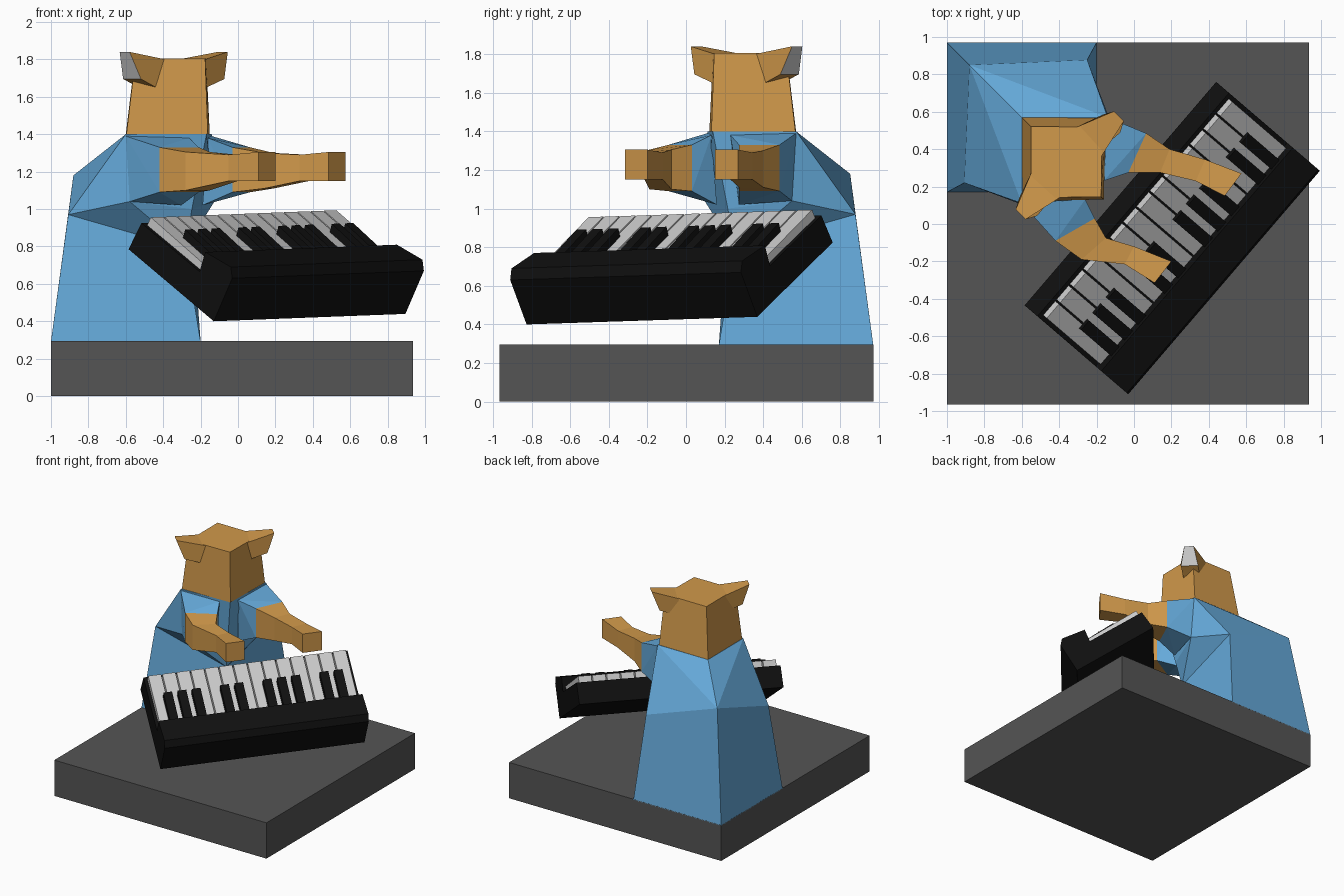
import bpy, bmesh
from mathutils import Vector

if "Cube" in bpy.data.objects:
    bpy.data.objects.remove(bpy.data.objects["Cube"])

R2 = 2 ** 0.5


def material(name, rgb):
    m = bpy.data.materials.new(name)
    m.diffuse_color = (*rgb, 1)
    m.use_nodes = True
    m.node_tree.nodes["Principled BSDF"].inputs["Base Color"].default_value = m.diffuse_color
    return m


BLUE = material("blue_cloth", (0.13, 0.40, 0.70))
ORANGE = material("orange_fur", (0.64, 0.32, 0.07))
BLACK = material("black_plastic", (0.005, 0.005, 0.005))
DARK = material("dark_grey", (0.09, 0.09, 0.09))


def finish(name, bm, mat):
    bmesh.ops.recalc_face_normals(bm, faces=bm.faces)
    me = bpy.data.meshes.new(name)
    bm.to_mesh(me)
    bm.free()
    ob = bpy.data.objects.new(name, me)
    bpy.context.collection.objects.link(ob)
    if mat:
        me.materials.append(mat)
    return ob


def loft(name, rings, mat=None, cap_end=True):
    """Join equal-sized rings of points, closing the ends."""
    bm = bmesh.new()
    vs = [[bm.verts.new(p) for p in r] for r in rings]
    n = len(vs[0])
    for a, b in zip(vs, vs[1:]):
        for i in range(n):
            j = (i + 1) % n
            bm.faces.new((a[i], a[j], b[j], b[i]))
    bm.faces.new(vs[0])
    if cap_end:
        bm.faces.new(vs[-1])
    return finish(name, bm, mat)


def hull(name, pts, mat):
    bm = bmesh.new()
    for p in pts:
        bm.verts.new(p)
    bmesh.ops.convex_hull(bm, input=bm.verts)
    bmesh.ops.dissolve_limit(bm, angle_limit=0.02, verts=bm.verts, edges=bm.edges)
    return finish(name, bm, mat)


def P(s, t, z):
    """Figure space: s forward along the diagonal, t sideways."""
    return Vector((-0.6 + (s + t) / R2, 0.57 + (t - s) / R2, z))


def K(u, v, z):
    """Keyboard space: u along the keys, v away from the player."""
    return Vector((-0.585 + 0.651 * u + 0.759 * v,
                   -0.435 + 0.759 * u - 0.651 * v, z + 0.025 * u))


# Plinth
loft("base", [[(x, y, z) for x, y in ((-1, -.965), (.935, -.965), (.935, .97), (-1, .97))]
              for z in (0, .295)], DARK)

# Robe: half described on +t, mirrored across the figure's symmetry plane
half = {"b0": (-.566, 0, .29), "b1": (0, .566, .29), "b2": (.566, 0, .29),
        "m0": (-.396, 0, 1.18), "m1": (.03, .465, .97), "w": (.45, 0, .79),
        "u": (.35, .32, 1.04), "c": (.5, 0, 1.0),
        "n0": (0, 0, 1.4), "n1": (.325, .325, 1.4), "n2": (.61, 0, 1.4)}
faces = ("b0 b1 m1 m0", "b1 b2 w m1", "m0 m1 n1", "m0 n1 n0", "m1 u n1",
         "m1 w u", "w c u", "u c n2 n1", "b0 b1 b2", "n0 n1 n2")
bm = bmesh.new()
for side in (1, -1):
    vs = {k: bm.verts.new(P(s, t * side, z)) for k, (s, t, z) in half.items()}
    for f in faces:
        bm.faces.new([vs[k] for k in f.split()])
bmesh.ops.remove_doubles(bm, verts=bm.verts, dist=1e-4)
finish("robe", bm, BLUE)

# Head
def diamond(back, front, side_s, side_t, z):
    return [P(back, 0, z), P(side_s, side_t, z), P(front, 0, z), P(side_s, -side_t, z)]

loft("head", [diamond(0, .62, .32, .315, 1.4), diamond(.07, .6, .34, .268, 1.805)], ORANGE)

# Ears with pale ends
for side, label in ((1, "left"), (-1, "right")):
    root = [P(.449, .15 * side, 1.8), P(.24, .16 * side, 1.8),
            P(.29, .19 * side, 1.65), P(.42, .19 * side, 1.65)]
    tip = [P(.40, .371 * side, 1.84), P(.325, .371 * side, 1.84),
           P(.295, .315 * side, 1.695), P(.43, .315 * side, 1.695)]
    loft(label + "_ear", [root, tip], ORANGE, cap_end=False)
    bm = bmesh.new()
    bm.faces.new([bm.verts.new(p) for p in (tip if side < 0 else tip[::-1])])
    me = bpy.data.meshes.new(label + "_ear_end")
    bm.normal_update()
    if bm.faces[:][0].normal.dot(P(0, side, 0) - P(0, 0, 0)) < 0:
        bmesh.ops.reverse_faces(bm, faces=bm.faces)
    bm.to_mesh(me)
    bm.free()
    bpy.context.collection.objects.link(bpy.data.objects.new(me.name, me))

# Arms: outer xy, inner xy, bottom and top at each section, from cuff to paw
arms = {
    "right": (-1, [((-.42, -.09), (-.21, .03), 1.09, 1.33),
                   ((-.28, -.19), (-.15, -.075), 1.10, 1.305),
                   ((-.05, -.215), (.0, -.12), 1.15, 1.29),
                   ((.11, -.315), (.2, -.2), 1.15, 1.305)]),
    "left": (1, [((.065, .485), (-.03, .275), 1.09, 1.33),
                 ((.19, .40), (.14, .275), 1.11, 1.30),
                 ((.38, .345), (.33, .23), 1.15, 1.29),
                 ((.575, .27), (.485, .15), 1.15, 1.305)]),
}
for label, (side, sections) in arms.items():
    rings = [[(*o, lo), (*i, lo), (*i, hi), (*o, hi)] for o, i, lo, hi in sections]
    loft(label + "_forearm", rings, ORANGE)
    shoulder = [P(.325, .325 * side, 1.39), P(.35, .32 * side, 1.04),
                P(.55, .07 * side, 1.38), P(.5, .08 * side, 1.02)]
    hull(label + "_sleeve", shoulder + rings[0], BLUE)

# Keyboard case
LENGTH = 1.574
profile = [(0, .785), (.09, .925), (.5, .665), (.54, .77), (.72, .69), (.73, .63), (.6, .40)]
loft("keyboard_case", [[K(u, v, z) for v, z in profile] for u in (0, LENGTH)], BLACK)

# Keys
def key(name, u0, u1, v0, v1, lift, mat=None):
    def section(u):
        floor = lambda v: .97 - .62 * v
        return [K(u, v0, floor(v0)), K(u, v0 + .03, floor(v0) + lift),
                K(u, v1, floor(v1) + lift), K(u, v1, floor(v1))]
    loft(name, [section(u0), section(u1)], mat)

START, PITCH = .02, 1.534 / 14
for i in range(14):
    u = START + i * PITCH
    key(f"white_key_{i + 1}", u + .005, u + PITCH - .005, .105, .53, .05)
    if i % 7 in (1, 2, 3, 5, 6):
        key(f"black_key_{i}", u - .033, u + .033, .285, .535, .095, BLACK)
